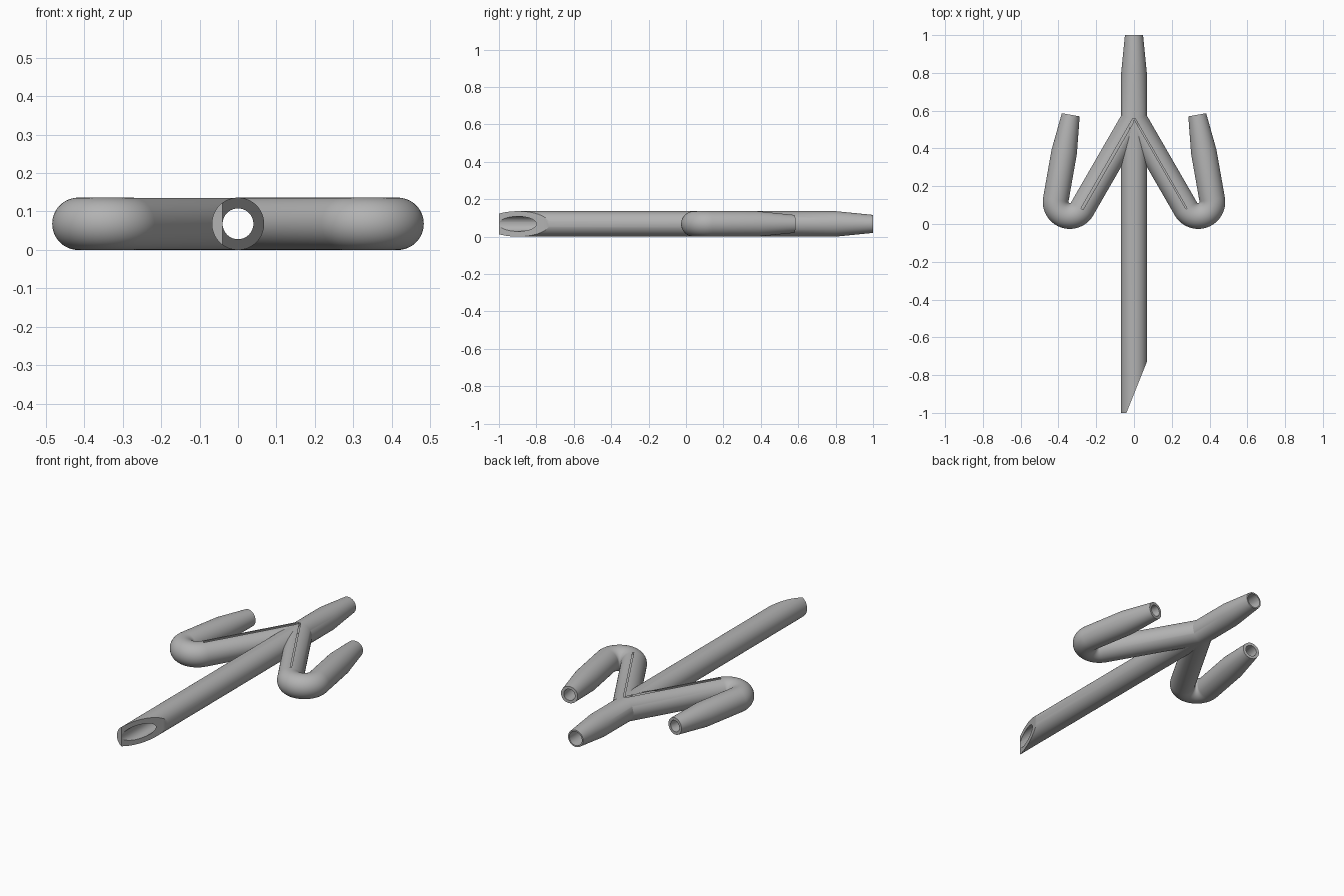
import bpy, bmesh, math
from mathutils import Vector

cube = bpy.data.objects.get("Cube")
if cube:
    bpy.data.objects.remove(cube, do_unlink=True)

R, TIP, SIDES = 0.068, 0.048, 64     # pipe radius, tapered end radius, roundness
Z = R                                # height of every centre line

grey = bpy.data.materials.new("plain_grey")
grey.use_nodes = True
colour = (0.45, 0.45, 0.45, 1)
grey.diffuse_color = colour
bsdf = next(n for n in grey.node_tree.nodes if n.type == "BSDF_PRINCIPLED")
bsdf.inputs["Base Color"].default_value = colour


def sweep(name, path, radii, cut=None):
    """Solid round bar along a flat path, optionally sliced by a plane."""
    pts = [Vector((x, y, Z)) for x, y in path]
    bm = bmesh.new()
    rings = []
    for i, (p, r) in enumerate(zip(pts, radii)):
        t = Vector()
        if i > 0:
            t += (p - pts[i - 1]).normalized()
        if i < len(pts) - 1:
            t += (pts[i + 1] - p).normalized()
        side = t.normalized().cross(Vector((0, 0, 1)))
        ring = []
        for k in range(SIDES):
            a = math.tau * k / SIDES
            ring.append(bm.verts.new(p + side * r * math.cos(a) + Vector((0, 0, r * math.sin(a)))))
        rings.append(ring)
    for a, b in zip(rings, rings[1:]):
        for k in range(SIDES):
            n = (k + 1) % SIDES
            bm.faces.new((a[k], a[n], b[n], b[k]))
    bm.faces.new(rings[0])
    bm.faces.new(rings[-1])
    if cut:
        res = bmesh.ops.bisect_plane(bm, geom=bm.verts[:] + bm.edges[:] + bm.faces[:], dist=1e-6,
                                     plane_co=cut[0], plane_no=cut[1], clear_outer=True)
        rim = [e for e in bm.edges if e.is_boundary]
        bmesh.ops.edgeloop_fill(bm, edges=rim)
    bmesh.ops.recalc_face_normals(bm, faces=bm.faces[:])
    mesh = bpy.data.meshes.new(name)
    bm.to_mesh(mesh)
    bm.free()
    mesh.materials.append(grey)
    obj = bpy.data.objects.new(name, mesh)
    bpy.context.collection.objects.link(obj)
    return obj


def hook_path(sign, extra=0.0):
    """Slanted arm, tight U bend, then a straight end leaning inward."""
    cx, cy, bend = 0.34, 0.117, 0.075
    start, end = math.radians(210), math.radians(370)
    arc = [(cx + bend * math.cos(start + (end - start) * i / 24),
            cy + bend * math.sin(start + (end - start) * i / 24)) for i in range(25)]
    lean = math.radians(10)
    ex, ey = arc[-1]
    straight = [(ex - math.sin(lean) * d, ey + math.cos(lean) * d) for d in (0.255, 0.455 + extra)]
    root = (0, arc[0][1] + arc[0][0] * math.sqrt(3))
    return [(sign * x, y) for x, y in [root] + arc + straight]


# Main pipe with tapered back end and slanted front cut
pipe = sweep("main_pipe", [(0, -1), (0, 0.8), (0, 1)], [R, R, TIP],
             cut=(Vector((-0.04, -1, Z)), Vector((0.27, -0.108, 0))))

# Hooked side arms, then the bores through all three pipes
steps = []
for side, sign in (("left", 1), ("right", -1)):
    path = hook_path(sign)
    steps.append((sweep(side + "_arm", path, [R] * (len(path) - 1) + [TIP]), "UNION"))
steps.append((sweep("main_bore", [(0, -1.1), (0, 1.1)], [0.04] * 2), "DIFFERENCE"))
for side, sign in (("left", 1), ("right", -1)):
    path = hook_path(sign, 0.05)
    steps.append((sweep(side + "_bore", path, [0.032] * len(path)), "DIFFERENCE"))

bpy.ops.object.select_all(action="DESELECT")
bpy.context.view_layer.objects.active = pipe
pipe.select_set(True)
for tool, operation in steps:
    tool.hide_render = True
    mod = pipe.modifiers.new(tool.name, "BOOLEAN")
    mod.operation = operation
    mod.solver = "EXACT"
    mod.object = tool
    bpy.ops.object.modifier_apply(modifier=mod.name)
    bpy.data.objects.remove(tool, do_unlink=True)

pipe.name = "branched_pipe"
bpy.ops.object.shade_smooth_by_angle(angle=math.radians(25))
